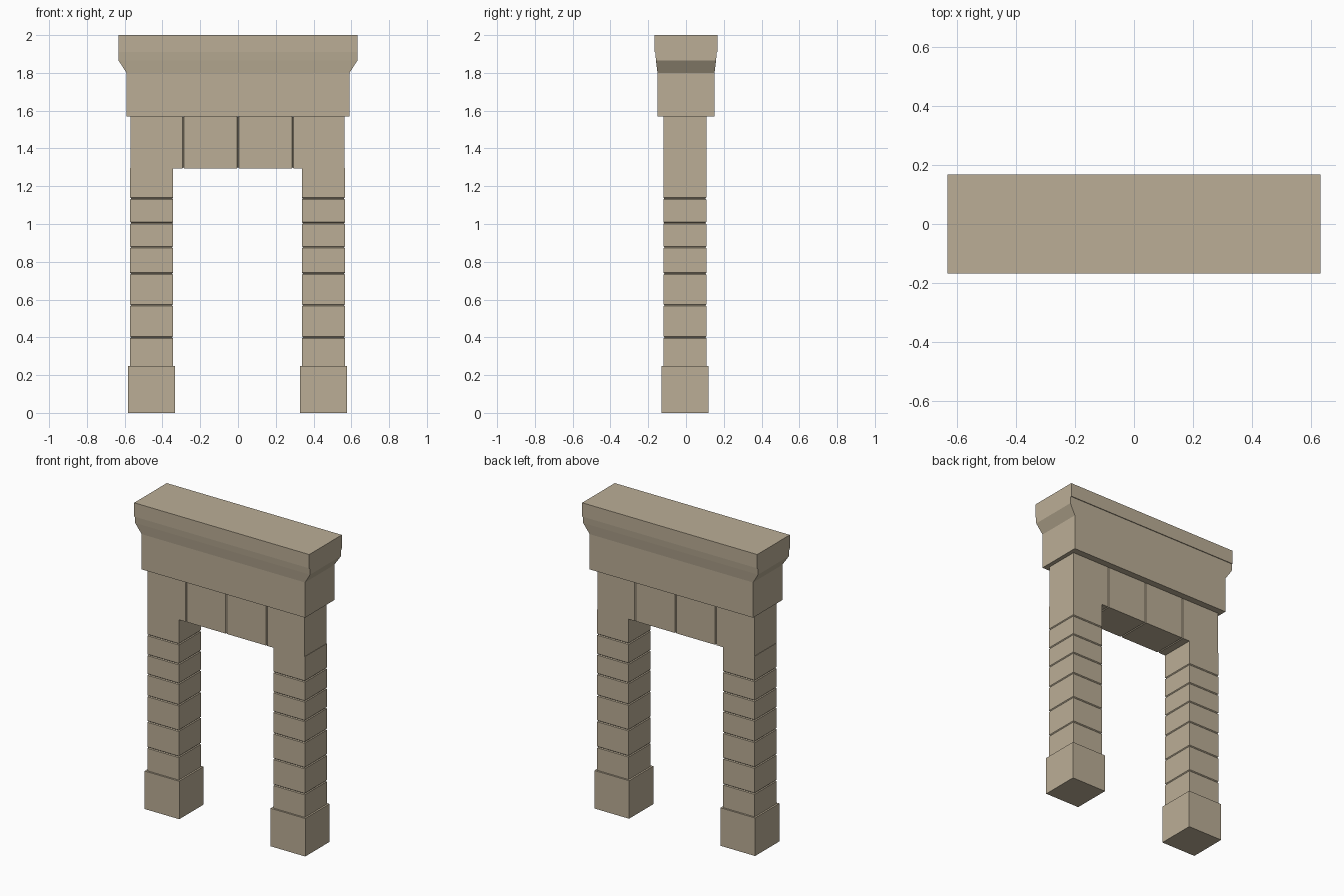
import bpy, bmesh

if "Cube" in bpy.data.objects:
    bpy.data.objects.remove(bpy.data.objects["Cube"])

stone = bpy.data.materials.new("tan stone")
stone.diffuse_color = (0.497, 0.423, 0.305, 1)
stone.use_nodes = True
stone.node_tree.nodes["Principled BSDF"].inputs["Base Color"].default_value = stone.diffuse_color


def loft(name, sections, axis, centre):
    """Rectangular sections (position, half_a, half_b) joined along x or z."""
    bm = bmesh.new()
    rings = []
    for p, a, b in sections:
        ring = []
        for s, t in ((-1, -1), (1, -1), (1, 1), (-1, 1)):
            if axis == "z":
                co = (centre[0] + s * a, centre[1] + t * b, p)
            else:
                co = (p, centre[0] + s * a, centre[1] + t * b)
            ring.append(bm.verts.new(co))
        rings.append(ring)
    for r, q in zip(rings, rings[1:]):
        for i in range(4):
            j = (i + 1) % 4
            bm.faces.new((r[i], r[j], q[j], q[i]))
    bm.faces.new(rings[0][::-1])
    bm.faces.new(rings[-1])
    bmesh.ops.recalc_face_normals(bm, faces=bm.faces)
    mesh = bpy.data.meshes.new(name)
    bm.to_mesh(mesh)
    bm.free()
    mesh.materials.append(stone)
    ob = bpy.data.objects.new(name, mesh)
    bpy.context.collection.objects.link(ob)
    return ob


def grooved(start, end, joints, a, b, g=0.005):
    """Sections of a stone course with a V groove at every joint."""
    out = [(start, a, b)]
    for j in joints:
        out += [(j - g, a, b), (j, a - g, b - g), (j + g, a, b)]
    return out + [(end, a, b)]


YC = -0.006   # centre of the columns in depth
XC = -0.0025  # slight sideways offset of the stonework

# Columns of stacked blocks on square bases
for side, x in (("left", -0.455), ("right", 0.455)):
    loft(side + "_base", [(0, .125, .125), (.248, .125, .125)], "z", (x + XC, YC))
    joints = (0.40, 0.57, 0.737, 0.877, 1.005, 1.135)
    loft(side + "_column", grooved(.248, 1.296, joints, .1135, .1135),
         "z", (x + XC, YC))

# Lintel of four blocks
loft("lintel", grooved(-.566 + XC, .566 + XC, (-.29, 0, .29), .1135, .1375),
     "x", (YC, 1.4325))

# Frieze flaring out into the moulding
loft("frieze", [(1.57, .59, .151), (1.80, .59, .151), (1.865, .632, .159),
                (1.91, .632, .163)], "z", (0, 0))

# Top slab
loft("top_slab", [(1.91, .632, .168), (2.0, .632, .168)], "z", (0, 0))
